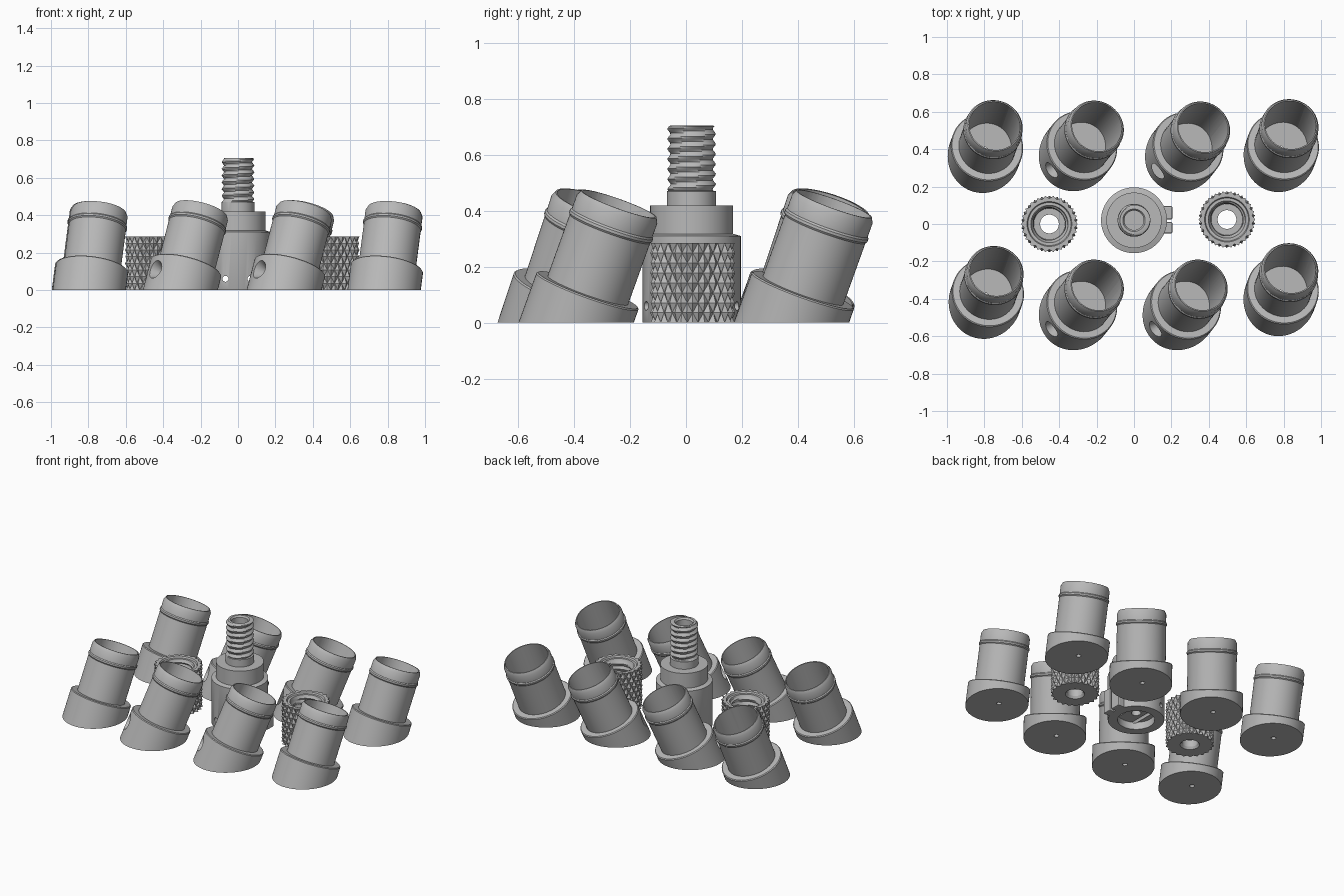
import bpy, bmesh
from math import pi, sin, cos
from mathutils import Vector, Matrix

cube = bpy.data.objects.get("Cube")
if cube:
    bpy.data.objects.remove(cube, do_unlink=True)

grey = bpy.data.materials.new("plain grey")
grey.use_nodes = True
COLOUR = (0.48, 0.48, 0.48, 1)
grey.diffuse_color = COLOUR
for node in grey.node_tree.nodes:
    if node.type == 'BSDF_PRINCIPLED':
        node.inputs["Base Color"].default_value = COLOUR

PITCH = 0.036


def finish(name, bm):
    bmesh.ops.remove_doubles(bm, verts=bm.verts, dist=1e-5)
    bmesh.ops.recalc_face_normals(bm, faces=bm.faces)
    mesh = bpy.data.meshes.new(name)
    bm.to_mesh(mesh)
    bm.free()
    mesh.materials.append(grey)
    obj = bpy.data.objects.new(name, mesh)
    bpy.context.collection.objects.link(obj)
    return obj


def lathe(profile, seg=64, shape=None, knurl=False):
    """Revolve a closed profile; shape may change the radius per vertex."""
    bm = bmesh.new()
    rows = []
    for j, (r, z) in enumerate(profile):
        row = []
        for i in range(seg):
            a = 2 * pi * i / seg
            rad = shape(r, z, i, j, a) if shape else r
            row.append(bm.verts.new((rad * cos(a), rad * sin(a), z)))
        rows.append(row)
    n = len(rows)
    for j in range(n):
        low, high = rows[j], rows[(j + 1) % n]
        if profile[j][0] == 0 and profile[(j + 1) % n][0] == 0:
            continue
        for i in range(seg):
            k = (i + 1) % seg
            a, b, c, d = low[i], low[k], high[k], high[i]
            if not knurl:
                bm.faces.new((a, b, c, d))
            elif (i + j) % 2 == 0:
                bm.faces.new((a, b, d))
                bm.faces.new((b, c, d))
            else:
                bm.faces.new((a, b, c))
                bm.faces.new((a, c, d))
    bmesh.ops.remove_doubles(bm, verts=bm.verts, dist=1e-5)
    return bm


def cut_floor(bm, z):
    """Slice off everything below a level and cap the opening."""
    geom = bm.verts[:] + bm.edges[:] + bm.faces[:]
    bmesh.ops.bisect_plane(bm, geom=geom, plane_co=(0, 0, z), plane_no=(0, 0, 1), clear_inner=True)
    bmesh.ops.holes_fill(bm, edges=[e for e in bm.edges if e.is_boundary], sides=0)


def cone(start, direction, r1, r2, length, seg=32):
    bm = bmesh.new()
    turn = Vector(direction).to_track_quat('Z', 'Y').to_matrix().to_4x4()
    bmesh.ops.create_cone(bm, cap_ends=True, segments=seg, radius1=r1, radius2=r2, depth=length,
                          matrix=Matrix.Translation(start) @ turn @ Matrix.Translation((0, 0, length / 2)))
    return finish("cutter", bm)


def carve(obj, cutters):
    bpy.context.view_layer.objects.active = obj
    for cutter in cutters:
        cutter.hide_render = True
        mod = obj.modifiers.new("cut", 'BOOLEAN')
        mod.operation, mod.solver, mod.object = 'DIFFERENCE', 'EXACT', cutter
        bpy.ops.object.modifier_apply(modifier=mod.name)
        bpy.data.objects.remove(cutter, do_unlink=True)


def smooth(obj):
    bpy.ops.object.select_all(action='DESELECT')
    obj.select_set(True)
    bpy.context.view_layer.objects.active = obj
    bpy.ops.object.shade_smooth_by_angle(angle=0.5)


def levels(z0, z1, step):
    n = max(1, round(abs(z1 - z0) / step))
    return [z0 + (z1 - z0) * k / n for k in range(n + 1)]


def thread(z, a):
    t = (z / PITCH - a / (2 * pi)) % 1
    return 1 - abs(2 * t - 1)


# Tilted cups: collar, tube, raised bead and chamfered rim, measured down from the rim
CUP = [(0, -0.7), (0.194, -0.7), (0.194, -0.335), (0.189, -0.33), (0.153, -0.33), (0.153, -0.095),
       (0.158, -0.088), (0.158, -0.078), (0.153, -0.071), (0.153, -0.02), (0.143, 0), (0, 0)]
BORE = [(0, -0.7), (0.137, -0.7), (0.137, 0.1), (0, 0.1)]


def cup(name, x, y, lean_x, lean_y, notched):
    lean = Vector((lean_x, lean_y, 1))
    axis = lean.normalized()
    rim = Vector((x, y, 0.425))
    place = Matrix.Translation(rim) @ axis.to_track_quat('Z', 'Y').to_matrix().to_4x4()
    parts = []
    for profile, floor in ((CUP, 0), (BORE, 0.06)):
        bm = lathe(profile)
        bm.transform(place)
        cut_floor(bm, floor)
        parts.append(finish(name, bm))
    body, bore = parts
    # Drain hole in the floor
    foot = rim - lean * 0.4
    cutters = [bore, cone((foot.x, foot.y + 0.015, -0.05), (0, 0, 1), 0.015, 0.015, 0.15)]
    # Countersunk side hole through the collar
    if notched:
        side = Vector((-0.78, -0.62, 0))
        side = (side - axis * side.dot(axis)).normalized()
        cutters.append(cone(rim - axis * 0.42 + side * 0.12, side, 0.012, 0.065, 0.1))
    carve(body, cutters)
    smooth(body)


for row, cups in (("back", ((-0.745, 0.525), (-0.198, 0.52), (0.37, 0.515), (0.837, 0.53))),
                  ("front", ((-0.74, -0.255), (-0.198, -0.33), (0.357, -0.33), (0.836, -0.24)))):
    for k, (x, y) in enumerate(cups):
        inner = k in (1, 2)
        cup(f"{row}_cup_{k + 1}", x, y, 0.26 if inner else 0.13, 0.33 if inner else 0.36, inner)


# Knurled nuts with an internal thread
def nut_radius(r, z, i, j, a):
    if r > 0.14:
        return r if (i + j) % 2 == 0 else r - 0.016
    if r == 0.085:
        return r + 0.011 * thread(z, a)
    return r


nut_profile = [(0.152, z) for z in levels(0, 0.285, 0.0356)]
nut_profile += [(0.12, 0.285), (0.115, 0.275), (0.1, 0.275), (0.096, 0.262)]
nut_profile += [(0.085, z) for z in levels(0.255, 0.08, 0.009)]
nut_profile += [(0.085 - 0.001, 0.06), (0.05, 0.06), (0.05, 0.015), (0.06, 0)]
for name, x, y in (("left_nut", 0.497, 0.024), ("right_nut", -0.452, 0)):
    nut = finish(name, lathe(nut_profile, 44, nut_radius, True))
    nut.location = (x, y, 0)
    smooth(nut)


# Central post: wide base, collar and hollow threaded stem
def stem_radius(r, z, i, j, a):
    return r + 0.014 * thread(z, a) if r == 0.074 else r


post_profile = [(0, 0.05), (0.115, 0.05), (0.115, 0), (0.174, 0), (0.176, 0.004), (0.176, 0.31),
                (0.148, 0.318), (0.148, 0.42), (0.088, 0.42), (0.088, 0.47)]
post_profile += [(0.074, z) for z in levels(0.472, 0.703, 0.006)]
post_profile += [(0.075, 0.706), (0.06, 0.706), (0.052, 0.695), (0.052, 0.2), (0, 0.2)]
post = finish("threaded_post", lathe(post_profile, 64, stem_radius))
cutters = [cone((x, -0.4, 0.06), (0, 1, 0), 0.016, 0.016, 0.8) for x in (-0.067, 0.067)]
cutters.append(cone((0, 0, 0.02), (0, 0, 1), 0.03, 0.03, 0.1))
carve(post, cutters)
post.location = (0, 0.02, 0)
smooth(post)

# Split clamp tab on the side of the post
for name, y, width in (("tab_front", -0.02, 0.06), ("tab_back", 0.06, 0.07)):
    bm = bmesh.new()
    bmesh.ops.create_cube(bm, size=1, matrix=Matrix.Translation((0.18, y, 0.08))
                          @ Matrix.Diagonal((0.05, width, 0.16, 1)))
    tab = finish(name, bm)
    mod = tab.modifiers.new("soft edges", 'BEVEL')
    mod.width, mod.segments = 0.006, 2
